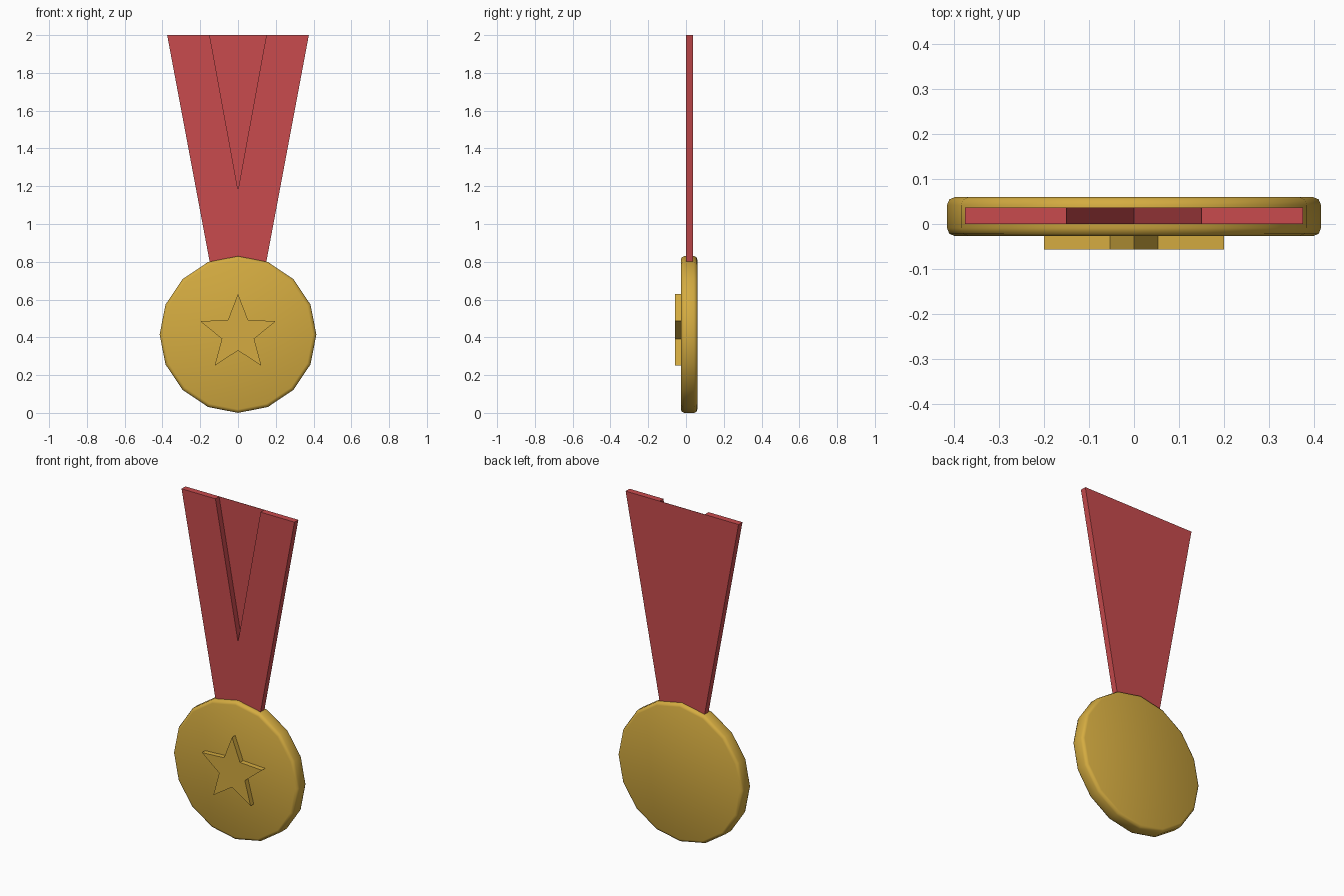
import bpy
import bmesh
from math import sin, cos, pi, radians

cube = bpy.data.objects.get("Cube")
if cube:
    bpy.data.objects.remove(cube, do_unlink=True)


def material(name, colour):
    mat = bpy.data.materials.new(name)
    mat.use_nodes = True
    mat.diffuse_color = colour
    mat.node_tree.nodes["Principled BSDF"].inputs["Base Color"].default_value = colour
    return mat


def slab(name, outline, front, back, mat):
    """Extrude an (x, z) outline from y = front to y = back."""
    bm = bmesh.new()
    face = bm.faces.new([bm.verts.new((x, front, z)) for x, z in outline])
    extruded = bmesh.ops.extrude_face_region(bm, geom=[face])["geom"]
    verts = [v for v in extruded if isinstance(v, bmesh.types.BMVert)]
    bmesh.ops.translate(bm, verts=verts, vec=(0, back - front, 0))
    bmesh.ops.recalc_face_normals(bm, faces=bm.faces)
    mesh = bpy.data.meshes.new(name)
    bm.to_mesh(mesh)
    bm.free()
    mesh.materials.append(mat)
    obj = bpy.data.objects.new(name, mesh)
    bpy.context.collection.objects.link(obj)
    return obj


def ring(count, radii, centre):
    """Outline around a centre height, cycling through the radii."""
    points = []
    for i in range(count):
        r, a = radii[i % len(radii)], 2 * pi * i / count
        points.append((r * sin(a), centre + r * cos(a)))
    return points


gold = material("gold", (0.66, 0.41, 0.052, 1))
red = material("ribbon red", (0.58, 0.07, 0.075, 1))

# Medal disc with rounded rim
disc = slab("medal_disc", ring(16, [0.415], 0.415), -0.027, 0.06, gold)
bevel = disc.modifiers.new("rounded_rim", "BEVEL")
bevel.width = 0.018
bevel.segments = 2
bevel.limit_method = "ANGLE"
bevel.angle_limit = radians(60)
bpy.context.view_layer.objects.active = disc
disc.select_set(True)
bpy.ops.object.modifier_apply(modifier=bevel.name)
bpy.ops.object.shade_smooth_by_angle(angle=radians(50))

# Raised star
slab("star", ring(10, [0.21, 0.09], 0.42), -0.057, -0.02, gold)

# Ribbon with a V notch, closed by a thin panel at the back
notch = [(-0.15, 2), (0, 1.18), (0.15, 2)]
slab("ribbon", [(-0.375, 2)] + notch + [(0.375, 2), (0.148, 0.79), (-0.148, 0.79)],
     0, 0.037, red)
slab("ribbon_back_panel", notch, 0.035, 0.037, red)
